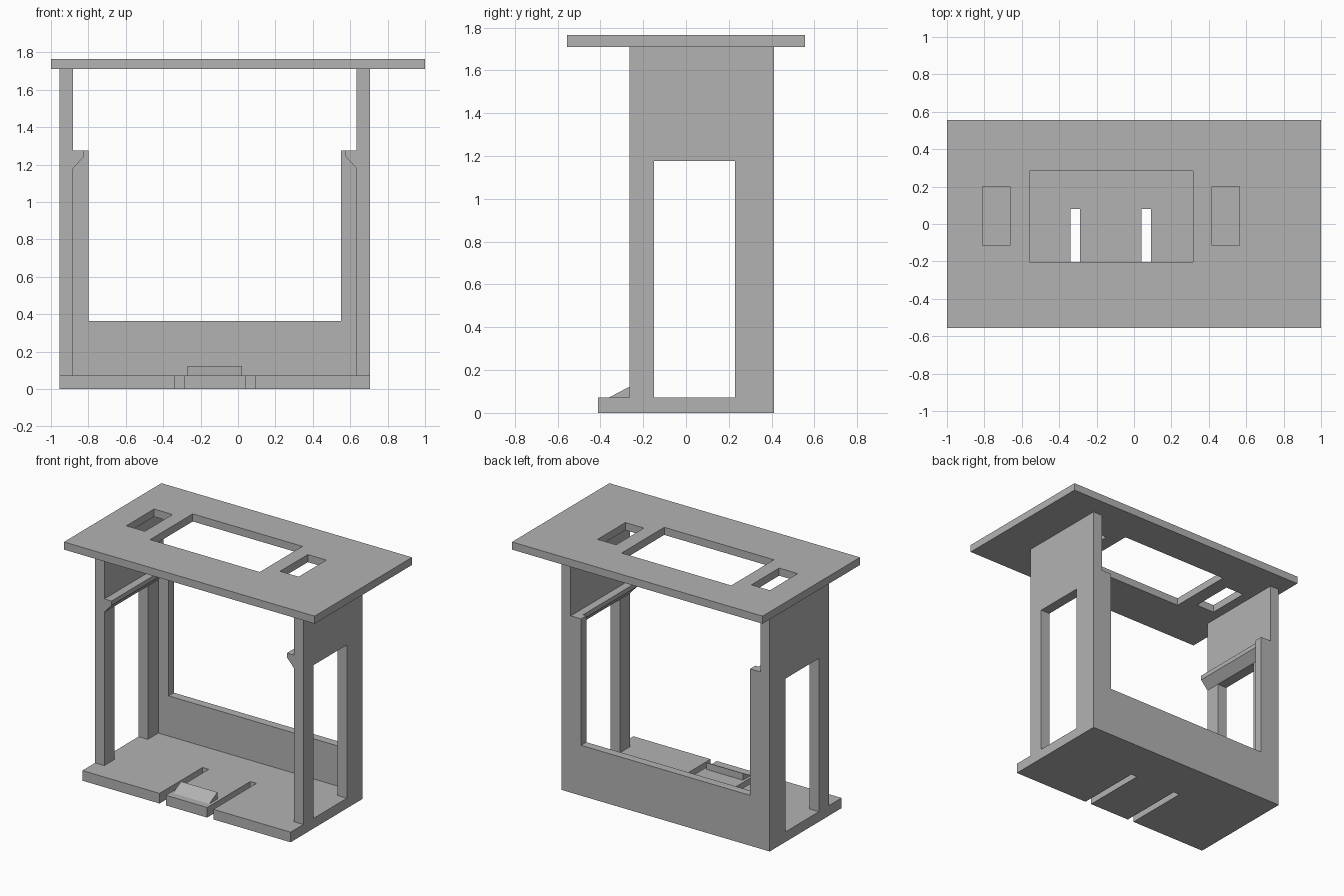
import bpy
import bmesh
from mathutils import Vector

if "Cube" in bpy.data.objects:
    bpy.data.objects.remove(bpy.data.objects["Cube"], do_unlink=True)

grey = bpy.data.materials.new("matte grey")
grey.use_nodes = True
colour = (0.45, 0.45, 0.45, 1)
grey.diffuse_color = colour
grey.node_tree.nodes["Principled BSDF"].inputs["Base Color"].default_value = colour

# Shared levels and centre line of the frame
MID = -0.124
HALF, INNER, POST = 0.831, 0.757, 0.674
FLOOR, LEDGE, TOP = 0.073, 1.275, 1.71
FRONT, WALL_FRONT, BACK = -0.41, -0.265, 0.41
BACK_INNER = 0.35


def prism(name, outline, axis, start, end):
    """Extrude a 2D outline along x, y or z from start to end."""
    def place(a, b):
        return {"x": (start, a, b), "y": (a, start, b), "z": (a, b, start)}[axis]

    bm = bmesh.new()
    face = bm.faces.new([bm.verts.new(place(a, b)) for a, b in outline])
    grown = bmesh.ops.extrude_face_region(bm, geom=[face], use_keep_orig=True)
    shift = Vector([(end - start) if c == axis else 0 for c in "xyz"])
    verts = [v for v in grown["geom"] if isinstance(v, bmesh.types.BMVert)]
    bmesh.ops.translate(bm, verts=verts, vec=shift)
    bmesh.ops.recalc_face_normals(bm, faces=bm.faces)
    mesh = bpy.data.meshes.new(name)
    bm.to_mesh(mesh)
    bm.free()
    mesh.materials.append(grey)
    obj = bpy.data.objects.new(name, mesh)
    bpy.context.collection.objects.link(obj)
    return obj


def rect(x0, x1, y0, y1):
    return [(x0, y0), (x1, y0), (x1, y1), (x0, y1)]


def cut(target, outline, low, high):
    """Cut a vertical hole through the target."""
    cutter = prism("hole_cutter", outline, "z", low, high)
    cutter.hide_render = True
    mod = target.modifiers.new("hole", "BOOLEAN")
    mod.operation, mod.solver, mod.object = "DIFFERENCE", "EXACT", cutter
    bpy.context.view_layer.objects.active = target
    bpy.ops.object.modifier_apply(modifier=mod.name)
    bpy.data.objects.remove(cutter, do_unlink=True)


# Top plate with one large opening and two small ones
plate = prism("top_plate", rect(-1, 1, -0.555, 0.555), "z", TOP, 1.765)
for hole in (rect(-0.56, 0.315, -0.202, 0.284),
             rect(-0.81, -0.662, -0.116, 0.2),
             rect(0.417, 0.565, -0.116, 0.2)):
    cut(plate, hole, TOP - 0.1, TOP + 0.2)

# Base with two slots that free a springy tongue
base_outline = [(MID - HALF, FRONT)]
for x in (MID - 0.19, MID + 0.19):
    w, end = 0.025, 0.08
    base_outline += [(x - w, FRONT), (x - w, end), (x + w, end), (x + w, FRONT)]
base_outline += [(MID + HALF, FRONT), (MID + HALF, BACK), (MID - HALF, BACK)]
prism("base", base_outline, "z", 0, FLOOR)

# Wedge catch on the tongue
prism("tongue_catch", [(-0.357, FLOOR), (WALL_FRONT, FLOOR), (WALL_FRONT, 0.122)],
      "x", MID - 0.145, MID + 0.145)

# Side walls with tall windows, and the chamfered ledges inside them
arch = [(WALL_FRONT, FLOOR), (-0.15, FLOOR), (-0.15, 1.178), (0.23, 1.178),
        (0.23, FLOOR), (BACK, FLOOR), (BACK, TOP), (WALL_FRONT, TOP)]
for side, s in (("right", -1), ("left", 1)):
    prism(side + "_wall", arch, "x", MID + s * INNER, MID + s * HALF)
    tip = INNER - 0.057
    ledge = [(INNER, 1.18), (tip, 1.243), (tip, LEDGE), (INNER, LEDGE)]
    prism(side + "_ledge", [(MID + s * a, b) for a, b in ledge],
          "y", WALL_FRONT, BACK_INNER)

# U-shaped back wall
half_u = [(INNER, FLOOR), (INNER, LEDGE), (POST, LEDGE), (POST, 0.363)]
back_outline = [(MID + a, b) for a, b in half_u]
back_outline += [(MID - a, b) for a, b in reversed(half_u)]
prism("back_wall", back_outline, "y", BACK_INNER, BACK)
